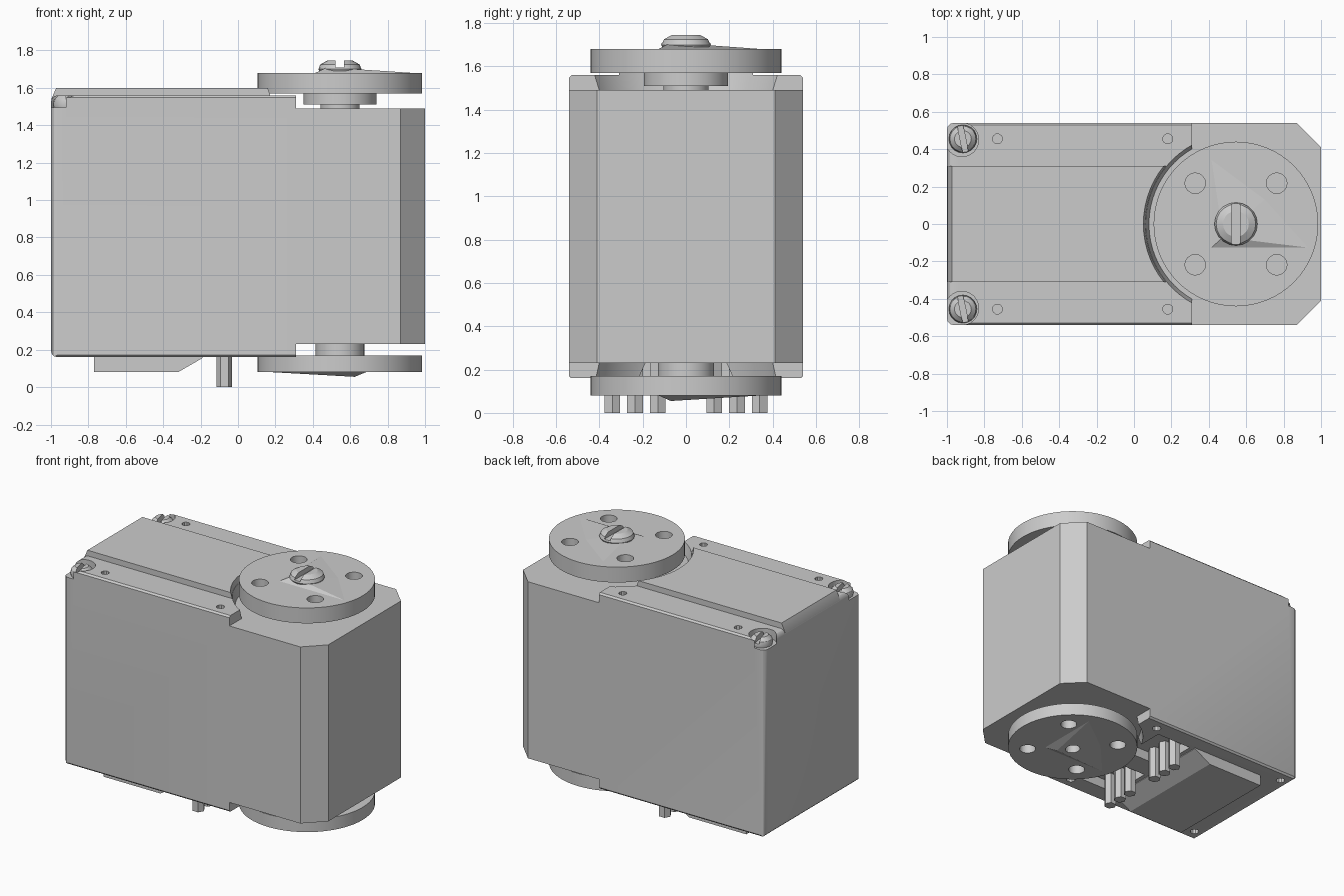
import bpy, bmesh, math

cube = bpy.data.objects.get("Cube")
if cube:
    bpy.data.objects.remove(cube, do_unlink=True)

grey = bpy.data.materials.new("plain grey")
grey.use_nodes = True
COLOUR = (0.6, 0.6, 0.6, 1)
grey.diffuse_color = COLOUR
grey.node_tree.nodes["Principled BSDF"].inputs["Base Color"].default_value = COLOUR

HORN_X = 0.545


def finish(name, bm):
    bmesh.ops.recalc_face_normals(bm, faces=bm.faces)
    mesh = bpy.data.meshes.new(name)
    bm.to_mesh(mesh)
    bm.free()
    mesh.materials.append(grey)
    obj = bpy.data.objects.new(name, mesh)
    bpy.context.collection.objects.link(obj)
    return obj


def prism(name, outline, low, high, axis="z"):
    """Extrude an outline along z (points are x, y) or along y (points are x, z)."""
    bm = bmesh.new()
    place = (lambda a, b, h: (a, b, h)) if axis == "z" else (lambda a, b, h: (a, h, b))
    face = bm.faces.new([bm.verts.new(place(a, b, low)) for a, b in outline])
    moved = bmesh.ops.extrude_face_region(bm, geom=[face])["geom"]
    verts = [v for v in moved if isinstance(v, bmesh.types.BMVert)]
    bmesh.ops.translate(bm, verts=verts, vec=place(0, 0, high - low))
    return finish(name, bm)


def box(name, x0, x1, y0, y1, z0, z1):
    return prism(name, [(x0, y0), (x1, y0), (x1, y1), (x0, y1)], z0, z1)


def lathe(name, x, y, profile, sides=64):
    """Closed turned solid from (radius, z) pairs."""
    bm = bmesh.new()
    rings = []
    for r, z in profile:
        angles = [2 * math.pi * i / sides for i in range(sides)]
        rings.append([bm.verts.new((x + r * math.cos(a), y + r * math.sin(a), z)) for a in angles])
    for lower, upper in zip(rings, rings[1:]):
        for i in range(sides):
            j = (i + 1) % sides
            bm.faces.new((lower[i], lower[j], upper[j], upper[i]))
    bm.faces.new(rings[0])
    bm.faces.new(rings[-1])
    return finish(name, bm)


def cut(target, *cutters):
    for cutter in cutters:
        mod = target.modifiers.new("cut", "BOOLEAN")
        mod.operation = "DIFFERENCE"
        mod.solver = "EXACT"
        mod.object = cutter
        bpy.context.view_layer.objects.active = target
        bpy.ops.object.modifier_apply(modifier=mod.name)
        bpy.data.objects.remove(cutter, do_unlink=True)


def smooth(obj):
    bpy.ops.object.select_all(action="DESELECT")
    obj.select_set(True)
    bpy.context.view_layer.objects.active = obj
    bpy.ops.object.shade_smooth_by_angle(angle=math.radians(30))


def horn_well(low, high, r_low, r_high):
    return lathe("well_cutter", HORN_X, 0, [(r_low, low), (r_high, high)])


# Case: chamfered at the shaft end, rounded at the other
case = prism("case", [(-1, -0.54), (0.87, -0.54), (1, -0.41), (1, 0.41), (0.87, 0.54), (-1, 0.54)], 0.16, 1.56)
bm = bmesh.new()
bm.from_mesh(case.data)
rounded = [e for e in bm.edges if all(v.co.x < -0.99 for v in e.verts)]
bmesh.ops.bevel(bm, geom=rounded, offset=0.035, segments=3, profile=0.5, affect="EDGES")
rims = [e for e in bm.edges if all(abs(v.co.y) > 0.535 for v in e.verts)
        and abs(e.verts[0].co.z - e.verts[1].co.z) < 0.001 and abs(e.verts[0].co.x - e.verts[1].co.x) > 1]
bmesh.ops.bevel(bm, geom=rims, offset=0.012, segments=1, affect="EDGES")
bm.to_mesh(case.data)
bm.free()

# Steps around the shafts
cut(case,
    box("cutter", 0.31, 1.2, -0.7, 0.7, 1.49, 1.8),
    box("cutter", 0.31, 1.2, -0.7, 0.7, 0, 0.23),
    horn_well(1.49, 1.7, 0.465, 0.52),
    horn_well(0.05, 0.23, 0.5, 0.465))

# Corner screw seats, small holes and connector pockets
for side in (-1, 1):
    y = side * 0.455
    cut(case, lathe("cutter", -0.92, side * 0.45, [(0.09, 1.495), (0.09, 1.7)], 24))
    ys = sorted((side * 0.45, side * 0.7))
    cut(case, box("cutter", -1.1, -0.92, *ys, 1.495, 1.7))
    for x in (-0.73, 0.18):
        cut(case, lathe("cutter", x, y, [(0.027, 1.49), (0.027, 1.7)], 10))
    for x in (-0.92, 0.18):
        cut(case, lathe("cutter", x, y, [(0.03, 0), (0.03, 0.23)], 10))
    ys = sorted((side * 0.08, side * 0.4))
    cut(case, box("cutter", -0.16, 0.12, *ys, 0.1, 0.23))
smooth(case)

# Raised lid between the screw strips
lid = prism("raised_lid", [(-0.998, 1.5), (0.2, 1.5), (0.2, 1.6), (-0.972, 1.6), (-0.998, 1.54)],
            -0.31, 0.31, "y")
cut(lid, horn_well(1.4, 1.7, 0.445, 0.52))
smooth(lid)

# Wedge-ended plate underneath
prism("bottom_plate", [(-0.77, 0.17), (-0.77, 0.08), (-0.32, 0.08), (-0.19, 0.155), (-0.19, 0.17)],
      -0.42, 0.42, "y")

# Connector pins
for side in (-1, 1):
    for number, y in enumerate((0.13, 0.235, 0.34), 1):
        lathe(f"connector_pin_{'left' if side > 0 else 'right'}_{number}",
              -0.073, side * y, [(0.042, 0), (0.042, 0.24)], 6)


# Horn discs, each with four holes
def horn(name, profile, low, high, centre_hole):
    disc = lathe(name, HORN_X, 0, profile)
    for dx in (-0.218, 0.218):
        for dy in (-0.218, 0.218):
            cut(disc, lathe("cutter", HORN_X + dx, dy, [(0.055, low), (0.055, high)], 16))
    if centre_hole:
        cut(disc, lathe("cutter", HORN_X, 0, [(0.05, low), (0.05, high)], 16))
    smooth(disc)


horn("upper_horn", [(0.105, 1.47), (0.105, 1.51), (0.195, 1.51), (0.195, 1.57), (0.44, 1.57), (0.44, 1.68)],
     1.55, 1.8, False)
horn("lower_horn", [(0.44, 0.08), (0.44, 0.17), (0.13, 0.17), (0.13, 0.25)], 0.02, 0.19, True)


# Shallow sloped bosses on the horn faces
def boss(name, x, y, reach_x, reach_y, base, peak):
    bm = bmesh.new()
    corners = [(x, y), (x + reach_x, y), (x + reach_x * 0.55, y + reach_y * 0.55), (x, y + reach_y)]
    ring = [bm.verts.new((a, b, base)) for a, b in corners]
    top = bm.verts.new((x + reach_x * 0.12, y + reach_y * 0.12, peak))
    bm.faces.new(ring)
    for i in range(4):
        bm.faces.new((ring[i], ring[(i + 1) % 4], top))
    return finish(name, bm)


boss("upper_boss", 0.41, -0.13, 0.55, 0.5, 1.678, 1.71)
lower_boss = boss("lower_boss", 0.69, -0.13, -0.55, 0.5, 0.082, 0.055)
cut(lower_boss, lathe("cutter", HORN_X, 0, [(0.05, 0.02), (0.05, 0.19)], 16))


# Slotted screws
def screw(name, x, y, r, low, high, turn):
    rise = high - low
    head = lathe(name, x, y, [(r * 0.9, low), (r, low + rise * 0.35), (r * 0.92, low + rise * 0.7),
                              (r * 0.6, high)], 20)
    slot = box("cutter", -r * 0.2, r * 0.2, -r * 1.2, r * 1.2, high - rise * 0.5, high + 0.1)
    slot.location = (x, y, 0)
    slot.rotation_euler.z = turn
    bpy.context.view_layer.update()
    cut(head, slot)
    smooth(head)


screw("horn_screw", HORN_X, 0, 0.115, 1.675, 1.745, 0)
screw("left_corner_screw", -0.915, 0.455, 0.075, 1.485, 1.56, 0.2)
screw("right_corner_screw", -0.915, -0.455, 0.075, 1.485, 1.56, 0.2)
